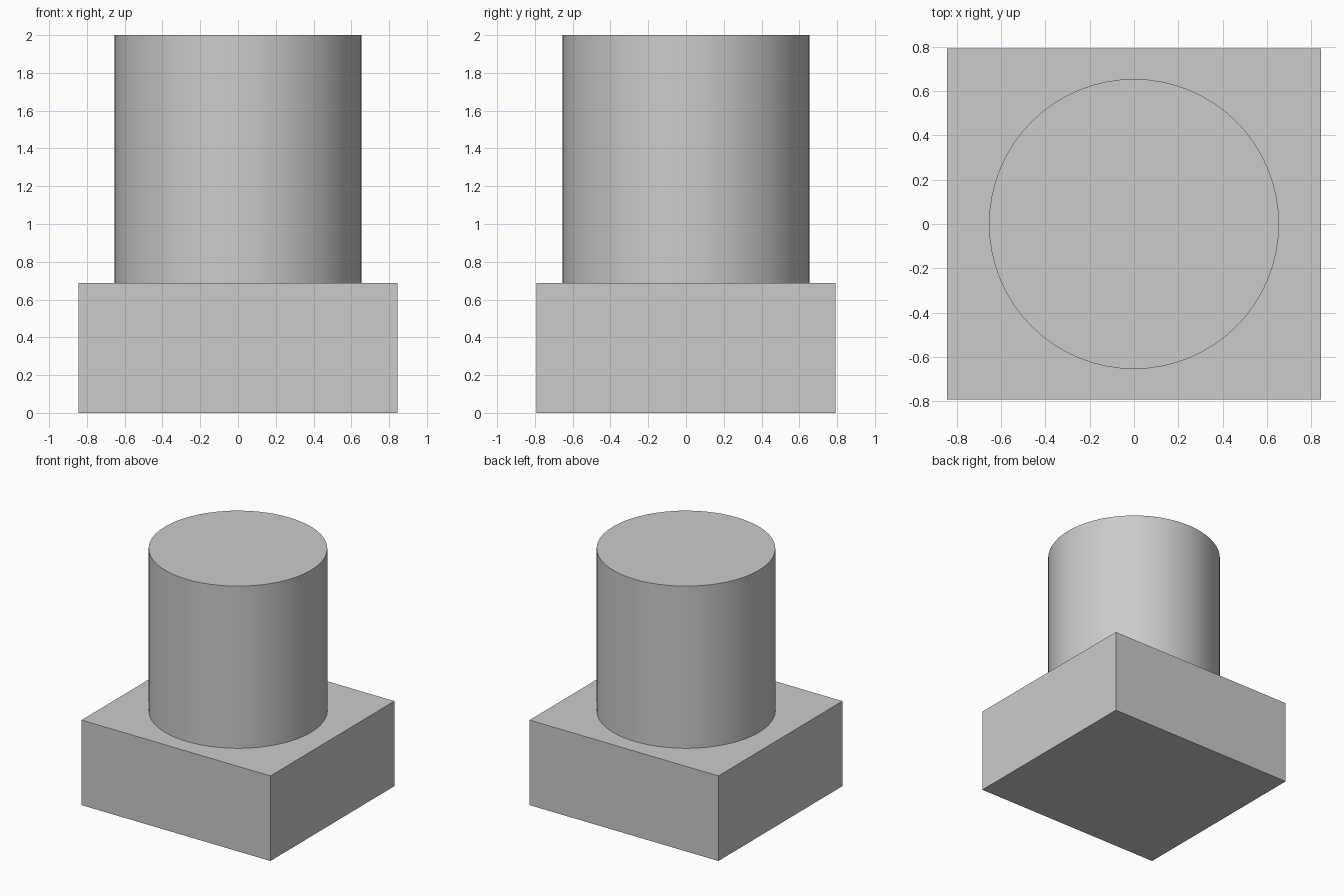
import bpy

cube = bpy.data.objects.get("Cube")
if cube:
    bpy.data.objects.remove(cube, do_unlink=True)

BASE_X, BASE_Y, BASE_TOP = 1.69, 1.585, 0.688
RADIUS, TOP = 0.655, 2.0

# Single flat colour
grey = bpy.data.materials.new("light grey")
grey.use_nodes = True
colour = (0.6, 0.6, 0.6, 1.0)
grey.diffuse_color = colour
grey.node_tree.nodes["Principled BSDF"].inputs["Base Color"].default_value = colour

# Rectangular base block
bpy.ops.mesh.primitive_cube_add(size=1, location=(0, 0, BASE_TOP / 2))
base = bpy.context.object
base.name = "base_block"
base.scale = (BASE_X, BASE_Y, BASE_TOP)
bpy.ops.object.transform_apply(location=False, rotation=False, scale=True)
base.data.materials.append(grey)

# Round column standing on the base
bpy.ops.mesh.primitive_cylinder_add(
    vertices=64, radius=RADIUS, depth=TOP - BASE_TOP,
    location=(0, 0, (TOP + BASE_TOP) / 2))
column = bpy.context.object
column.name = "round_column"
column.data.materials.append(grey)
bpy.ops.object.shade_smooth_by_angle()
